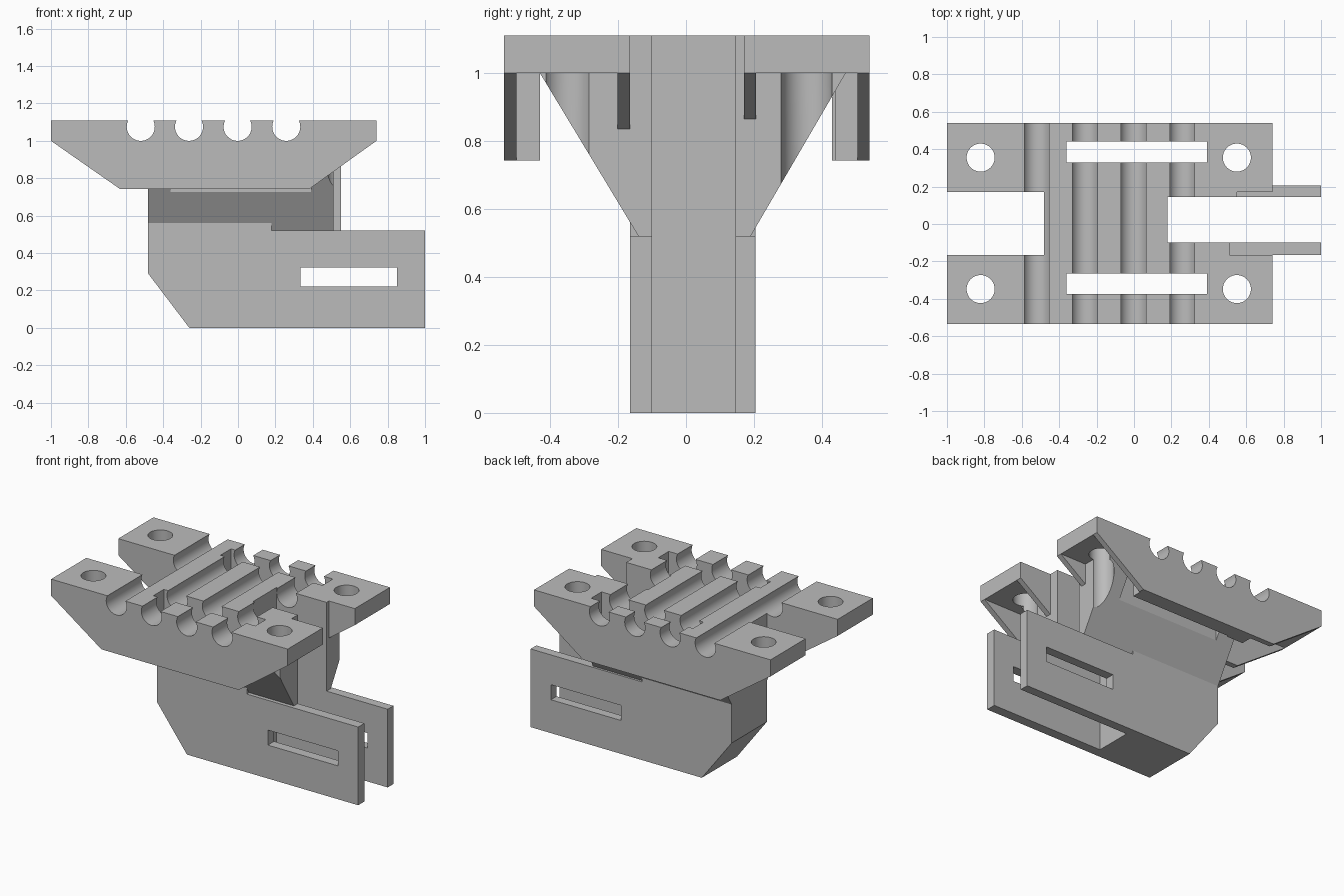
import bpy, bmesh
from mathutils import Vector

if "Cube" in bpy.data.objects:
    bpy.data.objects.remove(bpy.data.objects["Cube"], do_unlink=True)

grey = bpy.data.materials.new("plain grey")
grey.use_nodes = True
COLOUR = (0.5, 0.5, 0.5, 1)
grey.diffuse_color = COLOUR
grey.node_tree.nodes["Principled BSDF"].inputs["Base Color"].default_value = COLOUR


def prism(name, points, lo, hi, axis):
    """Extrude a 2D outline along an axis from lo to hi."""
    place = {"x": lambda a, b, t: (t, a, b),
             "y": lambda a, b, t: (a, t, b),
             "z": lambda a, b, t: (a, b, t)}[axis]
    bm = bmesh.new()
    face = bm.faces.new([bm.verts.new(place(a, b, lo)) for a, b in points])
    out = bmesh.ops.extrude_face_region(bm, geom=[face])
    moved = [v for v in out["geom"] if isinstance(v, bmesh.types.BMVert)]
    bmesh.ops.translate(bm, verts=moved, vec=Vector(place(0, 0, hi - lo)))
    bmesh.ops.recalc_face_normals(bm, faces=bm.faces)
    mesh = bpy.data.meshes.new(name)
    bm.to_mesh(mesh)
    bm.free()
    mesh.materials.append(grey)
    ob = bpy.data.objects.new(name, mesh)
    bpy.context.collection.objects.link(ob)
    return ob


def box(name, x0, x1, y0, y1, z0, z1):
    return prism(name, [(x0, y0), (x1, y0), (x1, y1), (x0, y1)], z0, z1, "z")


def rod(name, a, b, radius, lo, hi, axis):
    bpy.ops.mesh.primitive_circle_add(vertices=48, radius=radius)
    circle = bpy.context.object
    pts = [(v.co.x + a, v.co.y + b) for v in circle.data.vertices]
    bpy.data.objects.remove(circle, do_unlink=True)
    return prism(name, pts, lo, hi, axis)


def combine(target, others, operation):
    """Apply a boolean with each helper in turn, then drop the helper."""
    for other in others:
        mod = target.modifiers.new("join", "BOOLEAN")
        mod.operation, mod.solver, mod.object = operation, "EXACT", other
        bpy.context.view_layer.update()
        graph = bpy.context.evaluated_depsgraph_get()
        mesh = bpy.data.meshes.new_from_object(target.evaluated_get(graph))
        target.modifiers.clear()
        target.data = mesh
        bpy.data.objects.remove(other, do_unlink=True)


# Lower body with the chamfered corner
bracket = prism("mounting_bracket", [(-.26, 0), (1, 0), (1, .52), (.18, .52),
                (.18, .56), (-.48, .56), (-.48, .29)], -.165, .205, "y")

# Flared neck, slightly longer at the back
flare = [(-.14, .45), (-.14, .52), (-.43, 1), (-.43, 1.05),
         (.47, 1.05), (.47, 1), (.19, .52), (.19, .45)]
neck = prism("neck", flare, -.48, .51, "x")
neck_back = prism("neck_back", [(.05, .5)] + [(.05, 1.05)] + flare[4:7] + [(.18, .5)],
                  .45, .55, "x")

# Top plate with an end notch on each side
plate = prism("plate", [(-1, -.535), (.74, -.535), (.74, -.165), (.51, -.165),
              (.51, -.1), (.18, -.1), (.18, .145), (.55, .145), (.55, .17),
              (.74, .17), (.74, .54), (-1, .54), (-1, .17), (-.48, .17),
              (-.48, -.165), (-1, -.165)], 1, 1.11, "z")

# Tapered outer skirts and inner ribs
taper = [(-1, 1), (-1, 1.05), (.74, 1.05), (.74, 1), (.38, .742), (-.63, .742)]
ribs = [prism("rib", taper, y, y + .036, "y") for y in (-.535, -.201, .17, .504)]

# Thick middle of each skirt
blocks = [box("skirt_block", -.48, .375, y0, y1, .742, 1.05)
          for y0, y1 in ((-.52, -.43), (.43, .52))]
combine(bracket, [neck, neck_back, plate] + ribs + blocks, "UNION")

# Fork gap, strap slots, bolt holes, grooves and the side window
cuts = [box("fork_gap", .18, 1.2, -.1, .145, -.1, 1.3),
        box("front_strap_slot", -.36, .39, -.375, -.265, .6, 1.3),
        box("back_strap_slot", -.36, .39, .33, .44, .6, 1.3),
        box("side_window", .335, .85, -.4, .4, .222, .322)]
cuts += [rod("bolt_hole", x, y, .075, .3, 1.3, "z")
         for x in (-.82, .55) for y in (-.348, .355)]
cuts += [rod("groove", x, 1.075, .075, -.7, .7, "y")
         for x in (-.52, -.262, -.002, .258)]
combine(bracket, cuts, "DIFFERENCE")

# Smooth holes and grooves, sharp corners
bpy.ops.object.select_all(action="DESELECT")
bracket.select_set(True)
bpy.context.view_layer.objects.active = bracket
bpy.ops.object.shade_smooth_by_angle(angle=.4)
